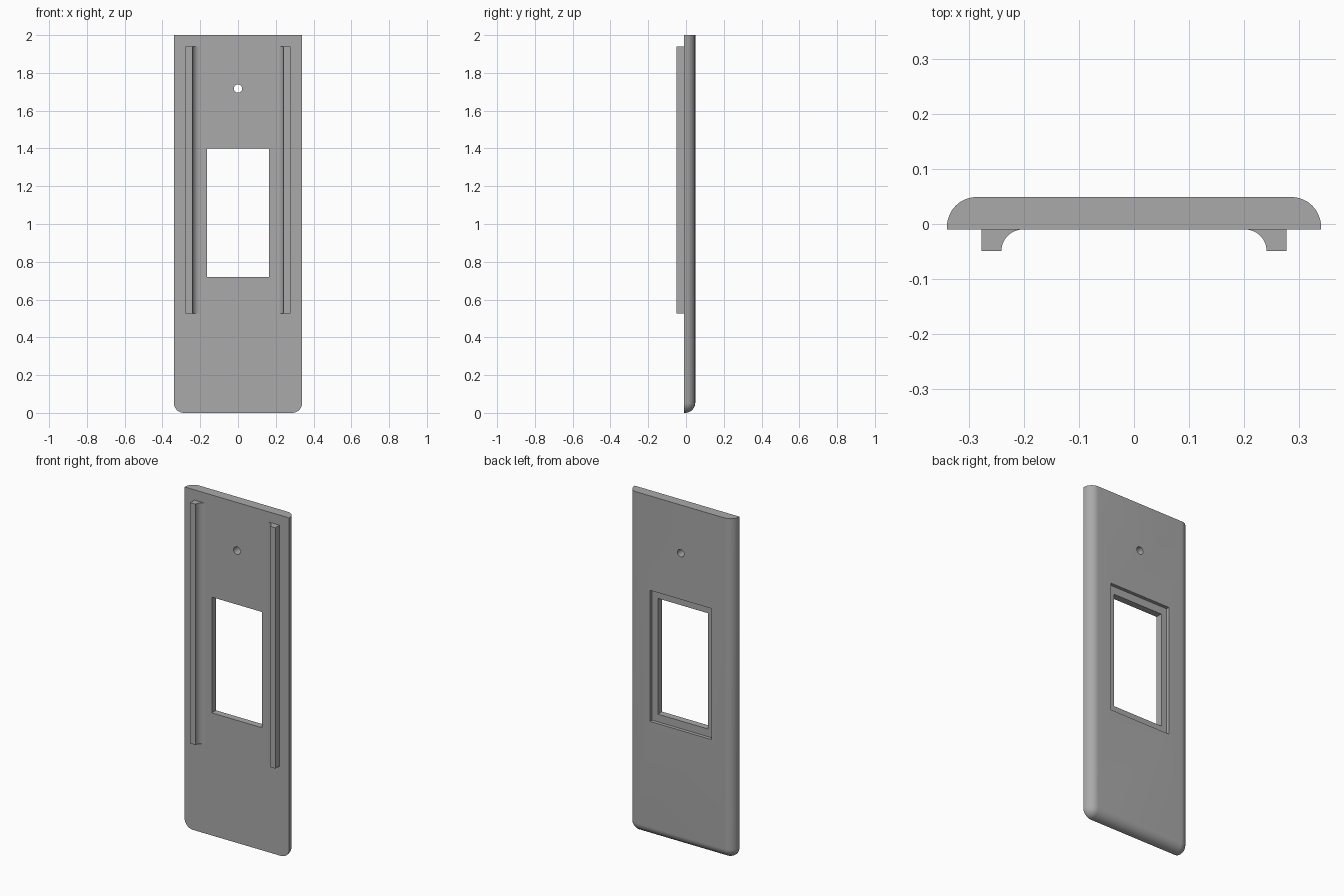
import bpy, bmesh
from math import sin, cos, pi

if "Cube" in bpy.data.objects:
    bpy.data.objects.remove(bpy.data.objects["Cube"])

HALF_W, HEIGHT = 0.34, 2.0
FRONT, BACK, ROUND = -0.01, 0.049, 0.054
STEPS = 12

grey = bpy.data.materials.new("grey_plastic")
grey.use_nodes = True
colour = (0.4, 0.4, 0.4, 1)
grey.diffuse_color = colour
grey.node_tree.nodes["Principled BSDF"].inputs["Base Color"].default_value = colour


def finish(bm, name):
    bmesh.ops.remove_doubles(bm, verts=bm.verts, dist=1e-5)
    bmesh.ops.recalc_face_normals(bm, faces=bm.faces)
    mesh = bpy.data.meshes.new(name)
    bm.to_mesh(mesh)
    bm.free()
    mesh.materials.append(grey)
    obj = bpy.data.objects.new(name, mesh)
    bpy.context.collection.objects.link(obj)
    return obj


def smooth(obj):
    bpy.ops.object.select_all(action="DESELECT")
    obj.select_set(True)
    bpy.context.view_layer.objects.active = obj
    bpy.ops.object.shade_smooth_by_angle(angle=pi / 6)


def prism(name, points, place, start, end):
    """Extrude a 2D profile between two positions."""
    bm = bmesh.new()
    a, b = ([bm.verts.new(place(u, v, w)) for u, v in points] for w in (start, end))
    bm.faces.new(a)
    bm.faces.new(b)
    for i in range(len(a)):
        j = (i + 1) % len(a)
        bm.faces.new((a[i], a[j], b[j], b[i]))
    return finish(bm, name)


def cut(target, points, y0, y1):
    """Cut an x-z outline out of the target between two depths."""
    cutter = prism("cutter", points, lambda x, z, y: (x, y, z), y0, y1)
    cutter.hide_render = True
    mod = target.modifiers.new("cut", "BOOLEAN")
    mod.operation, mod.solver, mod.object = "DIFFERENCE", "EXACT", cutter
    bpy.context.view_layer.objects.active = target
    bpy.ops.object.modifier_apply(modifier=mod.name)
    bpy.data.objects.remove(cutter)


def rectangle(half, low, high):
    return [(-half, low), (half, low), (half, high), (-half, high)]


# Plate: U-shaped outlines stacked in depth, rounding towards the back
def outline(radius):
    side, pts = HALF_W - ROUND, []
    for centre, start in ((-side, pi), (side, 1.5 * pi)):
        for i in range(STEPS + 1):
            a = start + i * pi / 2 / STEPS
            pts.append((centre + radius * cos(a), ROUND + radius * sin(a)))
    return [(pts[0][0], HEIGHT)] + pts + [(pts[-1][0], HEIGHT)]


levels = [(FRONT, ROUND)]
for k in range(STEPS + 1):
    a = k * pi / 2 / STEPS
    levels.append((BACK - ROUND + ROUND * sin(a), max(ROUND * cos(a), 0)))

bm = bmesh.new()
rings = [[bm.verts.new((x, y, z)) for x, z in outline(r)] for y, r in levels]
for lower, upper in zip(rings, rings[1:]):
    for i in range(len(lower) - 1):
        bm.faces.new((lower[i], lower[i + 1], upper[i + 1], upper[i]))
bm.faces.new(rings[0])
bm.faces.new(rings[-1])
bm.faces.new([r[0] for r in rings] + [r[-1] for r in reversed(rings)])
bmesh.ops.dissolve_degenerate(bm, edges=bm.edges, dist=1e-5)
plate = finish(bm, "cover_plate")

# Window opening, wider recess behind it, and the screw hole
cut(plate, rectangle(0.163, 0.72, 1.4), -0.1, 0.1)
cut(plate, rectangle(0.2, 0.675, 1.445), 0.029, 0.1)
hole = [(0.022 * cos(i * pi / 16), 1.717 + 0.022 * sin(i * pi / 16)) for i in range(32)]
cut(plate, hole, -0.1, 0.1)
smooth(plate)

# Guide rails on the front, with a concave fillet on the inner side
IN, OUT, TIP, FILLET = 0.241, 0.277, -0.049, 0.039
profile = [(OUT, FRONT), (OUT, TIP)]
for i in range(STEPS + 1):
    a = i * pi / 2 / STEPS
    profile.append((IN - FILLET + FILLET * cos(a), TIP + FILLET * sin(a)))
for name, s in (("left_rail", 1), ("right_rail", -1)):
    rail = prism(name, profile, lambda x, y, z: (s * x, y, z), 0.525, 1.94)
    smooth(rail)
